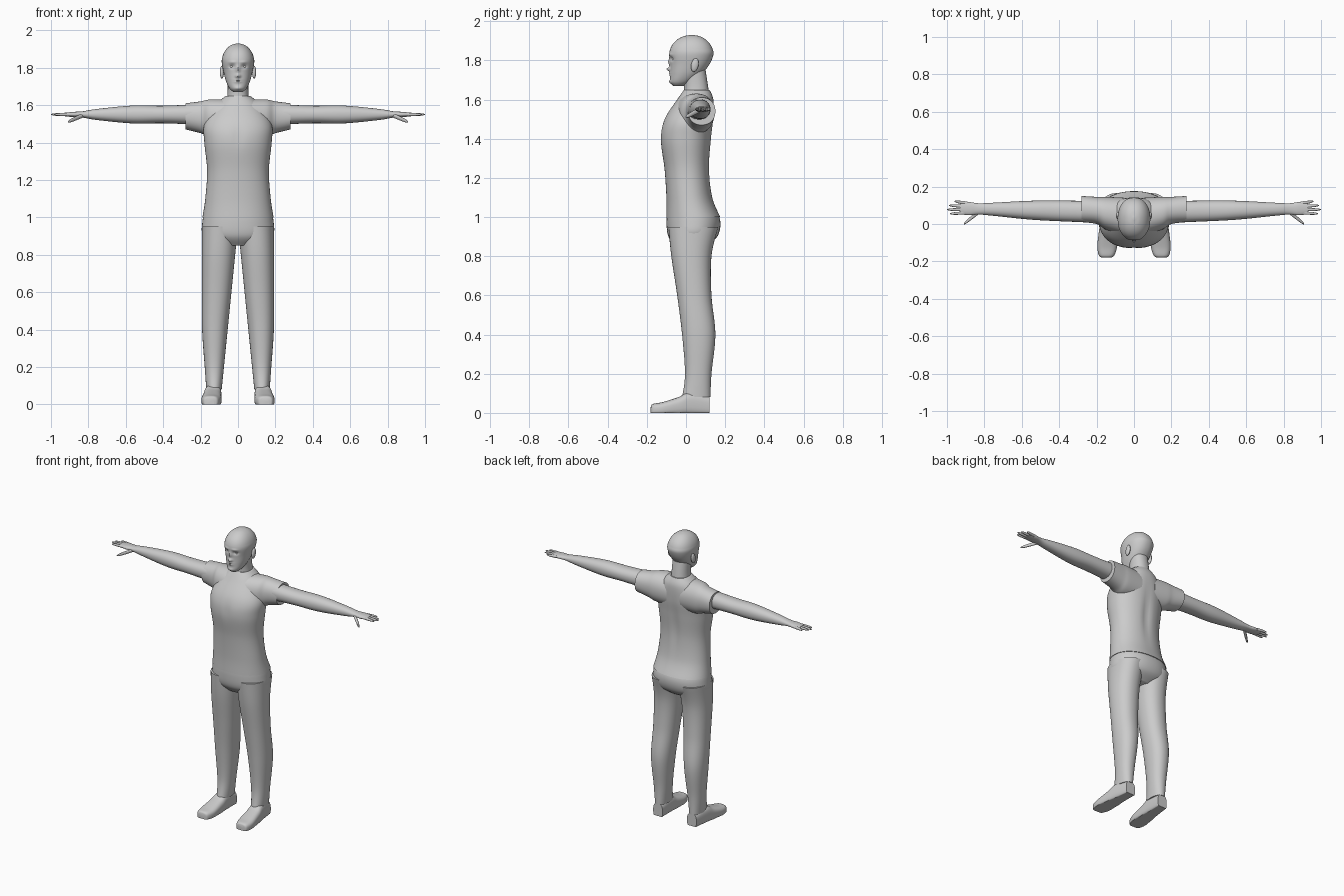
import bpy, bmesh
from math import cos, sin, pi, exp, copysign
from mathutils import Matrix, Vector

cube = bpy.data.objects.get("Cube")
if cube:
    bpy.data.objects.remove(cube, do_unlink=True)

grey = (0.6, 0.6, 0.6, 1)
clay = bpy.data.materials.new("plain_grey")
clay.use_nodes = True
clay.diffuse_color = grey
clay.node_tree.nodes["Principled BSDF"].inputs["Base Color"].default_value = grey


def finish(name, bm, mirror):
    """Turn a bmesh into a smooth shaded object, optionally mirrored left to right."""
    bmesh.ops.recalc_face_normals(bm, faces=bm.faces)
    mesh = bpy.data.meshes.new(name)
    bm.to_mesh(mesh)
    bm.free()
    mesh.materials.append(clay)
    obj = bpy.data.objects.new(name, mesh)
    bpy.context.collection.objects.link(obj)
    bpy.ops.object.select_all(action='DESELECT')
    obj.select_set(True)
    bpy.context.view_layer.objects.active = obj
    bpy.ops.object.shade_smooth_by_angle(angle=pi / 4)
    if mirror:
        obj.modifiers.new("Mirror", 'MIRROR')


def smooth_stations(stations, steps):
    """Catmull-Rom interpolation between the given cross-sections."""
    last = len(stations) - 1
    result = []
    for i in range(last):
        before, start, end, after = [stations[min(max(i + k, 0), last)] for k in (-1, 0, 1, 2)]
        for step in range(steps):
            t = step / steps
            result.append([
                b + t / 2 * (c - a + t * (2*a - 5*b + 4*c - d + t * (3 * (b - c) + d - a)))
                for a, b, c, d in zip(before, start, end, after)])
    result.append(stations[last])
    return result


def loft(name, axis, stations, power=2.2, sides=40, steps=7, mirror=False, sculpt=None):
    """Skin rounded sections: (position on axis, low and high bound of the two other axes)."""
    bm = bmesh.new()
    rings = []
    for position, low_a, high_a, low_b, high_b in smooth_stations(stations, steps):
        ring = []
        for k in range(sides):
            angle = 2 * pi * k / sides
            u, v = [copysign(abs(f) ** (2 / power), f) for f in (cos(angle), sin(angle))]
            point = [(low_a + high_a + (high_a - low_a) * u) / 2,
                     (low_b + high_b + (high_b - low_b) * v) / 2]
            point.insert("xyz".index(axis), position)
            co = Vector(point)
            if sculpt:
                sculpt(co)
            ring.append(bm.verts.new(co))
        rings.append(ring)
    for lower, upper in zip(rings, rings[1:]):
        for k in range(sides):
            bm.faces.new((lower[k - 1], lower[k], upper[k], upper[k - 1]))
    bm.faces.new(rings[0])
    bm.faces.new(rings[-1])
    finish(name, bm, mirror)


def centred(stations):
    """Expand (z, half width, front, back) to full bounds."""
    return [(z, -width, width, front, back) for z, width, front, back in stations]


def ellipsoid_pair(name, centre, radii, tilt=0):
    bm = bmesh.new()
    bmesh.ops.create_uvsphere(bm, u_segments=24, v_segments=16, radius=1)
    matrix = (Matrix.Translation(centre) @ Matrix.Rotation(tilt, 4, 'X')
              @ Matrix.Diagonal((*radii, 1)))
    bmesh.ops.transform(bm, matrix=matrix, verts=bm.verts)
    finish(name, bm, True)


def digit(name, root, tip, radius):
    """Tapered digit whose radius falls away towards a rounded tip."""
    root, tip = Vector(root), Vector(tip)
    stations = []
    for k in range(9):
        t = sin(k / 8 * pi / 2)
        p = root.lerp(tip, t)
        r = radius * max(1 - t ** 6, 0.02) ** 0.5 * (1.1 - t / 5)
        stations.append((p.x, p.y - r, p.y + r, p.z - r, p.z + r))
    loft(name, 'x', stations, sides=16, steps=2, mirror=True)


def bump(co, x, z, spread_x, spread_z):
    """Soft mirrored falloff around a spot."""
    return exp(-((abs(co.x) - x) / spread_x) ** 2 - ((co.z - z) / spread_z) ** 2)


# Head: jaw sections topped by a dome
def sculpt_face(co):
    if co.y < 0:
        nose = 0.01 * bump(co, 0, 1.79, 0.01, 0.02) + 0.02 * bump(co, 0, 1.755, 0.012, 0.01)
        sockets = 0.01 * bump(co, 0.033, 1.807, 0.015, 0.01)
        brows = 0.004 * bump(co, 0.03, 1.83, 0.02, 0.007)
        lips = 0.008 * bump(co, 0, 1.73, 0.02, 0.01) - 0.005 * bump(co, 0, 1.73, 0.02, 0.003)
        chin = 0.006 * bump(co, 0, 1.69, 0.02, 0.01)
        co.y -= nose + brows + lips + chin - sockets


jaw = [(1.67, 0.025, -0.065, -0.01), (1.69, 0.046, -0.08, 0.03),
       (1.73, 0.065, -0.08, 0.08), (1.78, 0.078, -0.08, 0.12)]
dome = [(1.83 + 0.1 * sin(a), 0.087 * cos(a), 0.03 - 0.115 * cos(a), 0.03 + 0.11 * cos(a))
        for a in [k * 0.3 for k in range(6)]]
loft("head", 'z', centred(jaw + dome), sides=96, steps=10, sculpt=sculpt_face)
loft("neck", 'z', centred([(1.55, 0.075, -0.03, 0.125), (1.65, 0.057, -0.01, 0.115),
                           (1.75, 0.055, -0.02, 0.1)]))
ellipsoid_pair("eyes", (0.032, -0.058, 1.806), (0.013, 0.012, 0.01))
ellipsoid_pair("ears", (0.086, 0.045, 1.776), (0.011, 0.019, 0.035), tilt=-0.2)


# Shirt: body with a shallow spine groove and chest line, then the sleeves
def sculpt_shirt(co):
    if co.y > 0.05:
        co.y -= 0.01 * bump(co, 0, 1.32, 0.025, 0.15)
    elif co.y < 0:
        co.y += 0.005 * bump(co, 0, 1.43, 0.025, 0.06)


loft("shirt_body", 'z', centred([
    (1, 0.19, -0.1, 0.175), (1.1, 0.175, -0.1, 0.135), (1.25, 0.165, -0.11, 0.12),
    (1.4, 0.18, -0.13, 0.13), (1.5, 0.18, -0.11, 0.14), (1.6, 0.12, -0.045, 0.14),
    (1.65, 0.065, -0.01, 0.12)]), sides=64, sculpt=sculpt_shirt)
loft("sleeves", 'x', [
    (0.05, -0.06, 0.14, 1.42, 1.63), (0.15, -0.03, 0.145, 1.43, 1.63),
    (0.2, 0, 0.145, 1.45, 1.62), (0.28, 0.01, 0.15, 1.47, 1.61)], mirror=True)

# Trousers: hips, then legs whose inner and outer seams follow straight rules
loft("trouser_hips", 'z', centred([
    (0.85, 0.1, -0.05, 0.1), (0.9, 0.185, -0.09, 0.16), (0.98, 0.19, -0.1, 0.175),
    (1.07, 0.17, -0.095, 0.14)]), sides=48)
leg_depths = [(0.08, -0.02, 0.125), (0.2, -0.005, 0.13), (0.4, -0.02, 0.15),
              (0.6, -0.045, 0.13), (0.8, -0.075, 0.13), (0.95, -0.09, 0.165)]
loft("trouser_legs", 'z', [(z, 0.095 - z / 10, 0.192 - 0.07 * max(0, 0.4 - z), front, back)
                           for z, front, back in leg_depths], mirror=True)


# Shoes, turned slightly outwards and flattened on the ground
def flatten(co):
    co.z = max(co.z, 0)


shoe_sections = [(-0.18, 0.02, 0.03), (-0.17, 0.04, 0.045), (-0.12, 0.053, 0.055),
                 (-0.04, 0.05, 0.08), (0.02, 0.045, 0.105), (0.12, 0.035, 0.085)]
loft("shoes", 'y', [(y, 0.135 - y / 15 - width, 0.135 - y / 15 + width, -0.015, height)
                    for y, width, height in shoe_sections],
     power=2.8, mirror=True, sculpt=flatten)

# Arms running into flat palms
arm_height = 1.55
arm_sections = [(0.2, 0.058, 0.055), (0.4, 0.055, 0.047), (0.56, 0.05, 0.048),
                (0.75, 0.035, 0.03), (0.83, 0.03, 0.017), (0.88, 0.035, 0.014),
                (0.93, 0.03, 0.009)]
loft("arms", 'x', [(x, 0.06 + x / 40 - depth, 0.06 + x / 40 + depth,
                    arm_height - height, arm_height + height)
                   for x, depth, height in arm_sections], mirror=True)

# Fingers fan out evenly; the thumb points forward and down
reaches = {"index": 0.985, "middle": 1, "ring": 0.99, "little": 0.96}
for i, (name, reach) in enumerate(reaches.items()):
    digit(name + "_finger", (0.89, 0.06 + 0.017 * i, arm_height),
          (reach, 0.055 + 0.022 * i, arm_height), 0.008)
digit("thumb", (0.83, 0.065, 1.545), (0.91, 0, 1.51), 0.011)
